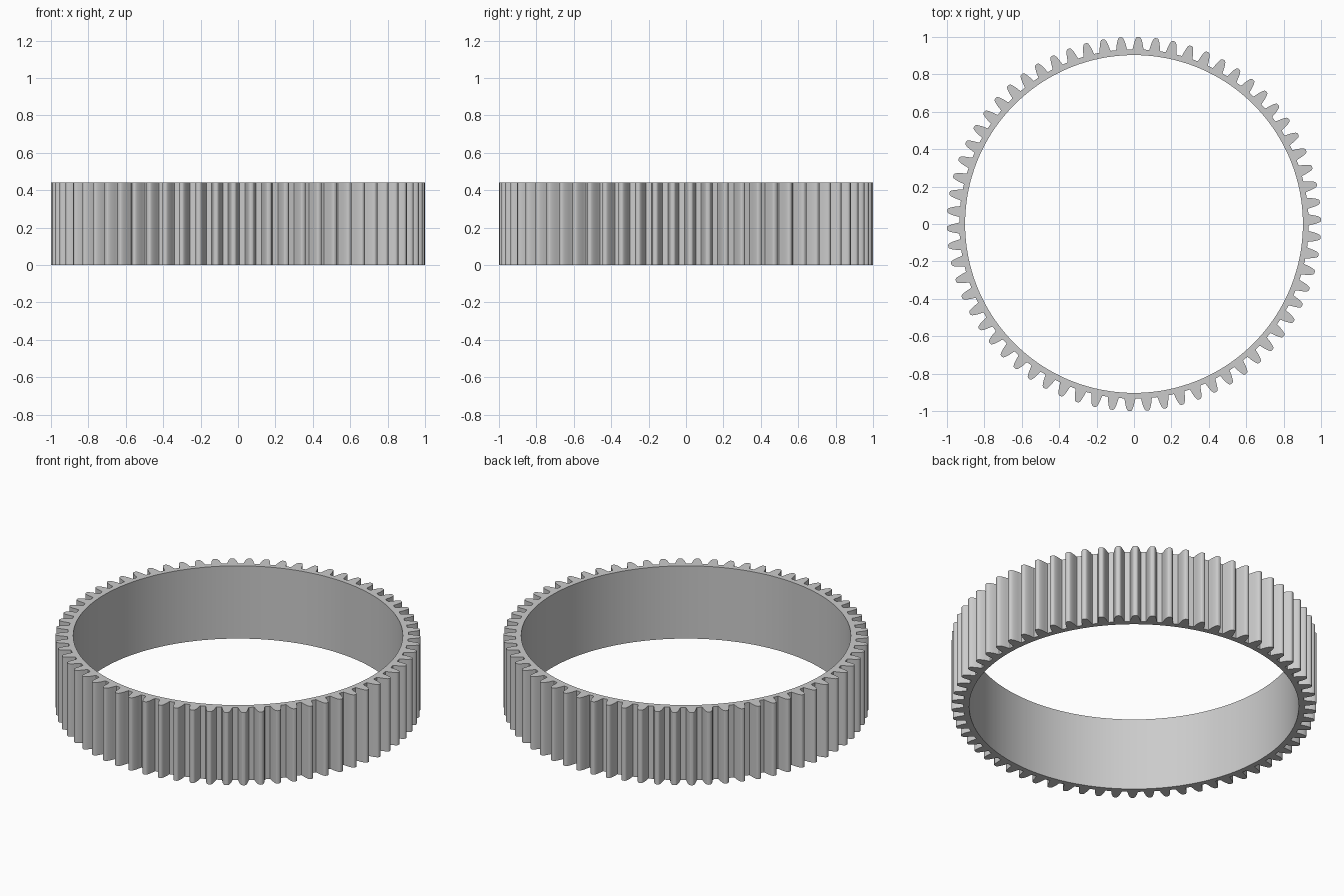
import bpy
import bmesh
import math

cube = bpy.data.objects.get("Cube")
if cube:
    bpy.data.objects.remove(cube, do_unlink=True)

TEETH = 66
HEIGHT = 0.44
BORE = 0.903
PITCH = 2 * math.pi / TEETH

# Half of one tooth flank: (radius, half width), root to tip
FLANK = [(0.934, 0.030), (0.942, 0.0275), (0.956, 0.0252), (0.970, 0.0222),
         (0.984, 0.0180), (0.994, 0.0135), (0.9985, 0.0095), (1.0, 0.005)]

# Full tooth as (radius, angle), mirrored about its centre line
tooth = [(r, -w / r) for r, w in FLANK] + [(r, w / r) for r, w in reversed(FLANK)]

mat = bpy.data.materials.new("plain grey")
mat.use_nodes = True
grey = (0.6, 0.6, 0.6, 1)
mat.diffuse_color = grey
mat.node_tree.nodes["Principled BSDF"].inputs["Base Color"].default_value = grey

# Ring outline, with a bore point behind each outer point
bm = bmesh.new()
columns = []
for i in range(TEETH):
    for r, a in tooth:
        angle = (i + 0.25) * PITCH + a
        c, s = math.cos(angle), math.sin(angle)
        columns.append([bm.verts.new((rad * c, rad * s, z)) for rad, z in
                        ((BORE, 0), (r, 0), (r, HEIGHT), (BORE, HEIGHT))])

# Join neighbouring columns: bottom, teeth, top, bore
for i, a in enumerate(columns):
    b = columns[(i + 1) % len(columns)]
    for k in range(4):
        n = (k + 1) % 4
        bm.faces.new((a[k], b[k], b[n], a[n]))
bmesh.ops.recalc_face_normals(bm, faces=bm.faces)

mesh = bpy.data.meshes.new("gear_ring")
bm.to_mesh(mesh)
bm.free()
mesh.materials.append(mat)
ring = bpy.data.objects.new("gear_ring", mesh)
bpy.context.collection.objects.link(ring)

# Smooth flanks and bore, crisp rims and roots
bpy.ops.object.select_all(action='DESELECT')
ring.select_set(True)
bpy.context.view_layer.objects.active = ring
bpy.ops.object.shade_smooth_by_angle(angle=math.radians(35))
